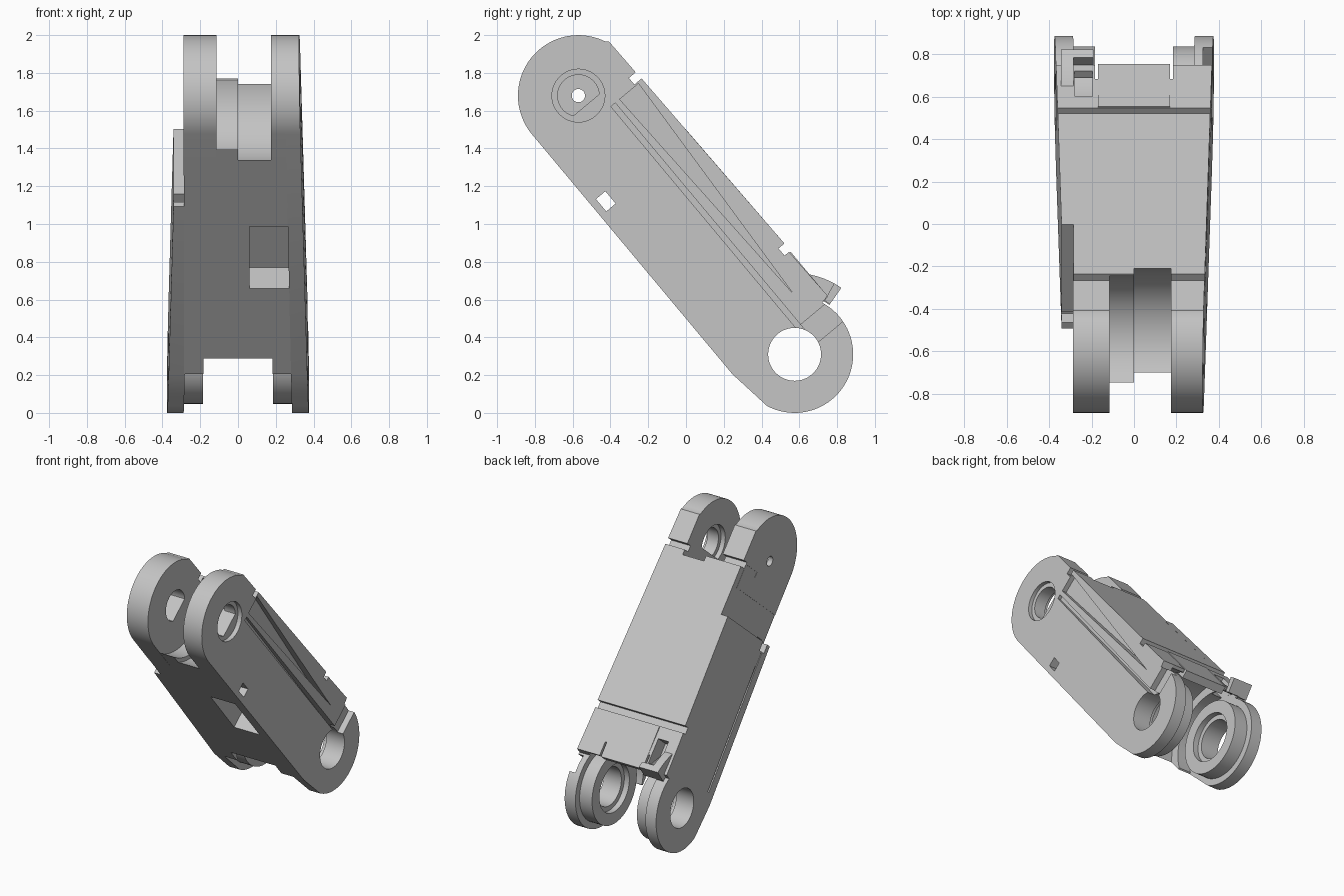
import bpy, bmesh, math
from mathutils import Matrix

cube = bpy.data.objects.get("Cube")
if cube:
    bpy.data.objects.remove(cube)

grey = bpy.data.materials.new("light grey")
grey.use_nodes = True
grey.diffuse_color = (0.55, 0.55, 0.55, 1)
grey.node_tree.nodes["Principled BSDF"].inputs["Base Color"].default_value = (0.55, 0.55, 0.55, 1)

# Local frame: y runs across the arm (back is +), z runs along it from the lower pivot
LENGTH = 1.785
PLACE = Matrix.Translation((0, 0.575, 0.31)) @ Matrix.Rotation(math.atan2(0.641, 0.767), 4, "X")


def arc(radius, start, end, centre=0.0, steps=40):
    """Points (across, along) on an arc, angles in degrees."""
    pts = []
    for i in range(steps + 1):
        a = math.radians(start + (end - start) * i / steps)
        pts.append((radius * math.cos(a), centre + radius * math.sin(a)))
    return pts


def prism(name, pts, x0, x1, taper=0.0):
    """Extrude an (across, along) profile sideways from x0 to x1."""
    bm = bmesh.new()
    face = bm.faces.new([bm.verts.new((x0, t, s)) for t, s in pts])
    out = bmesh.ops.extrude_face_region(bm, geom=[face])
    new = [v for v in out["geom"] if isinstance(v, bmesh.types.BMVert)]
    bmesh.ops.translate(bm, verts=new, vec=(x1 - x0, 0, 0))
    for v in bm.verts:
        v.co.x *= 1 - taper * v.co.z
    bmesh.ops.recalc_face_normals(bm, faces=bm.faces[:])
    bm.transform(PLACE)
    mesh = bpy.data.meshes.new(name)
    bm.to_mesh(mesh)
    bm.free()
    mesh.materials.append(grey)
    obj = bpy.data.objects.new(name, mesh)
    bpy.context.scene.collection.objects.link(obj)
    return obj


def box(name, t0, t1, s0, s1, x0, x1):
    return prism(name, [(t0, s0), (t1, s0), (t1, s1), (t0, s1)], x0, x1)


def disc(name, radius, centre, x0, x1):
    return prism(name, arc(radius, 0, 360, centre, 64)[:-1], x0, x1)


def cut(obj, cutters):
    """Subtract the cutters, then discard them."""
    for c in cutters:
        mod = obj.modifiers.new("cut", "BOOLEAN")
        mod.operation = "DIFFERENCE"
        mod.solver = "EXACT"
        mod.object = c
        c.hide_render = True
    bpy.context.view_layer.update()
    graph = bpy.context.evaluated_depsgraph_get()
    mesh = bpy.data.meshes.new_from_object(obj.evaluated_get(graph))
    obj.modifiers.clear()
    obj.data = mesh
    for c in cutters:
        bpy.data.objects.remove(c)


def slot():
    return box("slot_cutter", -0.28, -0.215, 1.22, 1.305, -0.5, 0.5)


def lower_hole():
    return disc("lower_hole_cutter", 0.14, 0, -0.5, 0.5)


# Shared edge of the back face, with the groove across it
BACK = [(0.333, 0.126), (0.325, 0.435), (0.294, 0.435), (0.294, 0.485), (0.335, 0.485)]
NOTCH = [(0.315, 1.64), (0.265, 1.64), (0.265, 1.685), (0.312, 1.685), (0.308, 1.9)]
TIP = arc(0.32, 24, 180, LENGTH)
FOOT = arc(0.31, 202, 382)

# Central body, scooped at both ends
core = prism("body_core", [(-0.32, 0.131)] + BACK + [(0.315, 1.64), (0.265, 1.64), (0.265, 1.72), (-0.318, 1.72)],
             -0.286, 0.3)
cut(core, [
    disc("upper_scoop_right", 0.335, LENGTH, -0.115, 0.001),
    disc("upper_scoop_left", 0.365, LENGTH, 0, 0.175),
    disc("lower_scoop", 0.4, 0, -0.183, 0.183),
    disc("lower_scoop_wide", 0.335, 0, -0.5, 0.5),
    box("window_cutter", -0.4, -0.145, 0.72, 1.15, 0.06, 0.286),
    box("pocket_cutter", 0.22, 0.4, 0.17, 0.35, -0.28, -0.195),
    slot(),
])

# Side plate on the left, running the whole length with recessed channels
left = prism("left_side_plate", FOOT + BACK + NOTCH + TIP + [(-0.32, 0.13)], 0.283, 0.37, 0.06)
cut(left, [
    lower_hole(),
    disc("upper_bore", 0.11, LENGTH, 0.1, 0.5),
    disc("upper_counterbore", 0.14, LENGTH, 0.3, 0.5),
    box("groove_cutter", 0.095, 0.125, -0.03, 1.63, 0.31, 0.5),
    prism("recess_cutter", [(0.155, 1.63), (0.285, 1.63), (0.2, 0.25)], 0.3, 0.5),
    box("foot_recess_cutter", 0.12, 0.4, -0.03, 0.1, 0.325, 0.5),
    slot(),
])

# Side plate on the right, ending in a square step
right = prism("right_side_plate", FOOT + BACK + [(0.322, 1.285), (-0.318, 1.285), (-0.32, 0.13)],
              -0.37, -0.284, 0.06)
cut(right, [
    lower_hole(),
    box("edge_groove_cutter", -0.25, -0.235, 0.2, 1.21, -0.5, -0.34),
    slot(),
])

# Upper lugs
ARM = [(-0.319, 1.5), (0.265, 1.5)] + NOTCH[2:] + TIP
left_lug = prism("upper_left_lug", ARM, 0.175, 0.29)
cut(left_lug, [
    disc("upper_bore", 0.11, LENGTH, 0.1, 0.5),
    disc("upper_counterbore", 0.14, LENGTH, 0.1, 0.21),
])
right_lug = prism("upper_right_lug", ARM, -0.288, -0.115)
cut(right_lug, [
    disc("pin_hole", 0.035, LENGTH, -0.5, 0),
    disc("bearing_recess", 0.11, LENGTH, -0.25, 0),
    box("side_slot_cutter", 0.1, 0.4, 1.63, 1.67, -0.5, -0.25),
])

# Lower bearing rings inside the outer discs
for side, name in ((1, "left"), (-1, "right")):
    a, b = sorted((side * 0.184, side * 0.3))
    c, d = sorted((side * 0.1, side * 0.225))
    ring = disc("lower_%s_ring" % name, 0.262, 0, a, b)
    cut(ring, [lower_hole(), disc("ring_counterbore", 0.175, 0, c, d)])

# Flap over the lower end of the back face
box("back_flap", 0.275, 0.332, 0.12, 0.43, -0.17, 0.17)

# Curved bracket on the lower right
prism("bracket_side", arc(0.43, 15, 40, 0, 12) + arc(0.32, 40, 15, 0, 12), -0.345, -0.285)
prism("bracket_lip", arc(0.43, 15, 21, 0, 4) + arc(0.325, 21, 15, 0, 4), -0.29, -0.19)

# Smooth the round walls, keep the edges sharp
for obj in bpy.context.scene.collection.objects:
    if obj.type == "MESH":
        for poly in obj.data.polygons:
            poly.use_smooth = True
        obj.data.set_sharp_from_angle(angle=math.radians(30))
